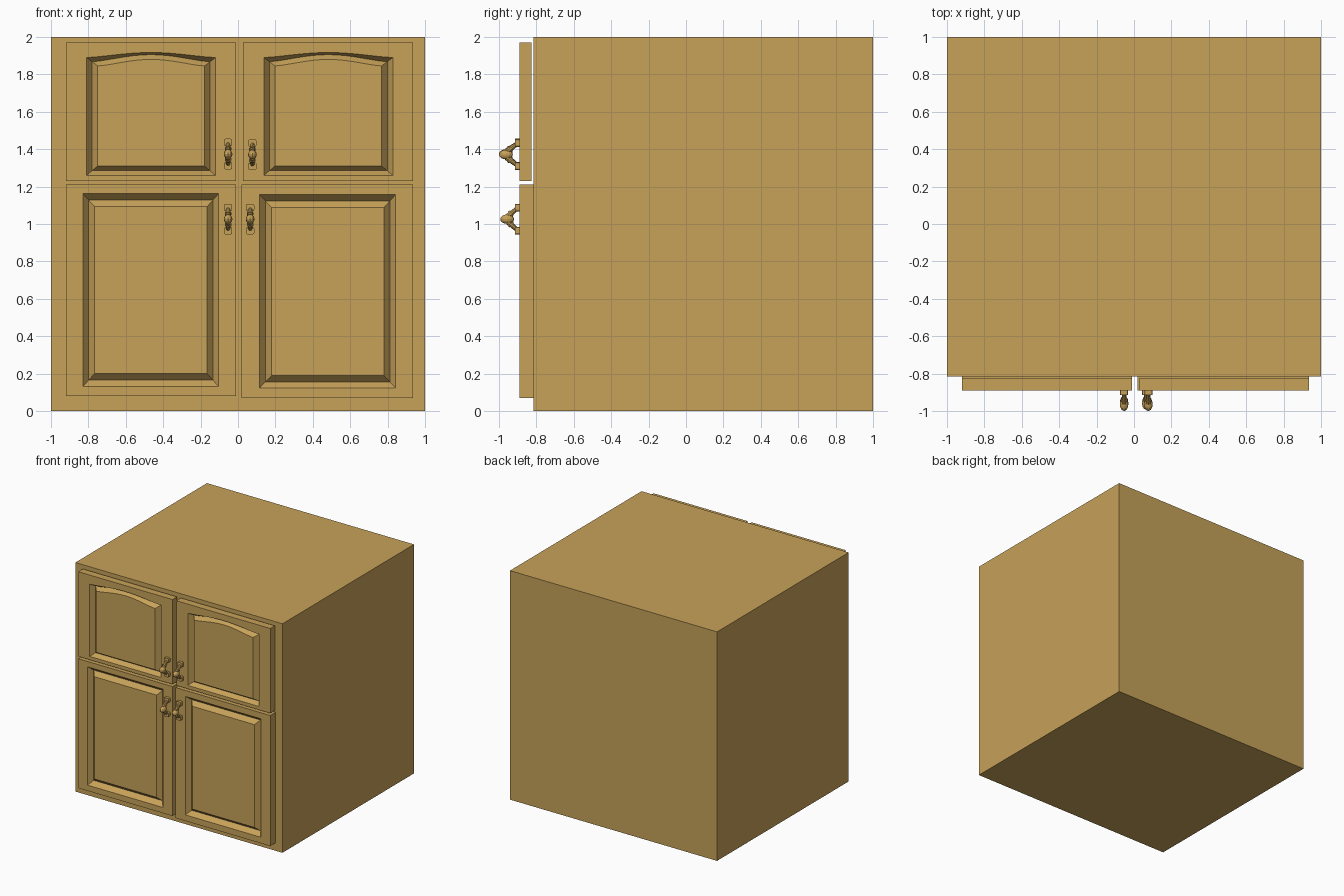
import bpy, bmesh, math
from mathutils import Vector, Matrix

if "Cube" in bpy.data.objects:
    bpy.data.objects.remove(bpy.data.objects["Cube"])

wood = bpy.data.materials.new("golden_oak")
wood.diffuse_color = (0.57, 0.36, 0.10, 1)
wood.use_nodes = True
wood.node_tree.nodes["Principled BSDF"].inputs["Base Color"].default_value = wood.diffuse_color


def finish(name, bm):
    bmesh.ops.recalc_face_normals(bm, faces=bm.faces)
    me = bpy.data.meshes.new(name)
    bm.to_mesh(me)
    bm.free()
    me.materials.append(wood)
    ob = bpy.data.objects.new(name, me)
    bpy.context.collection.objects.link(ob)
    return ob


def add_box(bm, x0, x1, y0, y1, z0, z1):
    m = Matrix.Translation(((x0 + x1) / 2, (y0 + y1) / 2, (z0 + z1) / 2)) \
        @ Matrix.Diagonal((x1 - x0, y1 - y0, z1 - z0, 1))
    return bmesh.ops.create_cube(bm, size=1, matrix=m)["verts"]


FRONT, CASE = -0.89, -0.815
STEPS = 14


def loop(bm, rect, y, arch=0.0):
    """Rectangle outline whose top edge rises in a gentle arch."""
    x0, x1, z0, z1 = rect
    pts = [(x0, z0), (x1, z0)]
    for i in range(STEPS + 1):
        t = i / STEPS
        pts.append((x1 + (x0 - x1) * t, z1 + arch * math.sin(math.pi * t) ** 1.4))
    return [bm.verts.new((x, y, z)) for x, z in pts]


def door(name, rect, outer, inner, back, arches=(0, 0, 0)):
    """Slab with a V-shaped groove around a raised centre panel."""
    bm = bmesh.new()
    mid = [(a + b) / 2 for a, b in zip(outer, inner)]
    rings = [loop(bm, rect, back), loop(bm, rect, FRONT),
             loop(bm, outer, FRONT, arches[0]),
             loop(bm, mid, FRONT + 0.04, arches[1]),
             loop(bm, inner, FRONT + 0.003, arches[2])]
    for a, b in zip(rings, rings[1:]):
        for i in range(len(a)):
            j = (i + 1) % len(a)
            bm.faces.new((a[i], a[j], b[j], b[i]))
    bm.faces.new(rings[0])
    bm.faces.new(rings[-1])
    finish(name, bm)


def handle(name, x, z, dy):
    """Two feet, two slanted arms and an oval grip with collars."""
    bm = bmesh.new()
    for s in (-1, 1):
        foot = add_box(bm, x - 0.022, x + 0.022, FRONT - 0.025, FRONT + 0.002,
                       z + s * 0.062 - 0.02, z + s * 0.062 + 0.02)
        edges = {e for v in foot for e in v.link_edges if abs(e.verts[0].co.y - e.verts[1].co.y) > 0.01}
        bmesh.ops.bevel(bm, geom=list(edges), offset=0.009, segments=2, affect='EDGES', profile=0.5)
        a = Vector((x, FRONT - 0.012, z + s * 0.058))
        b = Vector((x, -0.958 + dy, z + s * 0.016))
        rot = (b - a).to_track_quat('Z', 'Y').to_matrix().to_4x4()
        bmesh.ops.create_cone(bm, cap_ends=True, segments=10, radius1=0.011, radius2=0.015,
                              depth=(b - a).length,
                              matrix=Matrix.Translation((a + b) / 2) @ rot)
        # collar beside the grip
        bmesh.ops.create_cone(bm, cap_ends=True, segments=10, radius1=0.018, radius2=0.018,
                              depth=0.008, matrix=Matrix.Translation(a.lerp(b, 0.7)) @ rot)
    bmesh.ops.create_uvsphere(bm, u_segments=12, v_segments=8, radius=1,
                              matrix=Matrix.Translation((x, -0.963 + dy, z))
                              @ Matrix.Diagonal((0.023, 0.037, 0.025, 1)))
    finish(name, bm)


# Cabinet body
bm = bmesh.new()
add_box(bm, -1, 1, CASE, 1, 0, 2)
finish("cabinet_body", bm)

# Upper arched doors, standing slightly off the body
ARCH = (0.027, 0.038, 0.035)
door("upper_left_door", (-0.92, -0.01, 1.23, 1.97),
     (-0.81, -0.12, 1.26, 1.89), (-0.75, -0.18, 1.31, 1.845), -0.827, ARCH)
door("upper_right_door", (0.027, 0.935, 1.23, 1.97),
     (0.138, 0.828, 1.26, 1.89), (0.198, 0.768, 1.31, 1.845), -0.827, ARCH)

# Lower rectangular doors
door("lower_left_door", (-0.92, -0.01, 0.08, 1.21),
     (-0.83, -0.103, 0.13, 1.163), (-0.767, -0.165, 0.20, 1.093), CASE)
door("lower_right_door", (0.02, 0.935, 0.07, 1.21),
     (0.115, 0.843, 0.123, 1.157), (0.18, 0.78, 0.19, 1.088), CASE)

# Handles
for name, x, z, dy in (("upper_left_handle", -0.053, 1.374, 0),
                       ("upper_right_handle", 0.077, 1.371, 0),
                       ("lower_left_handle", -0.053, 1.026, 0.007),
                       ("lower_right_handle", 0.065, 1.026, 0.007)):
    handle(name, x, z, dy)
